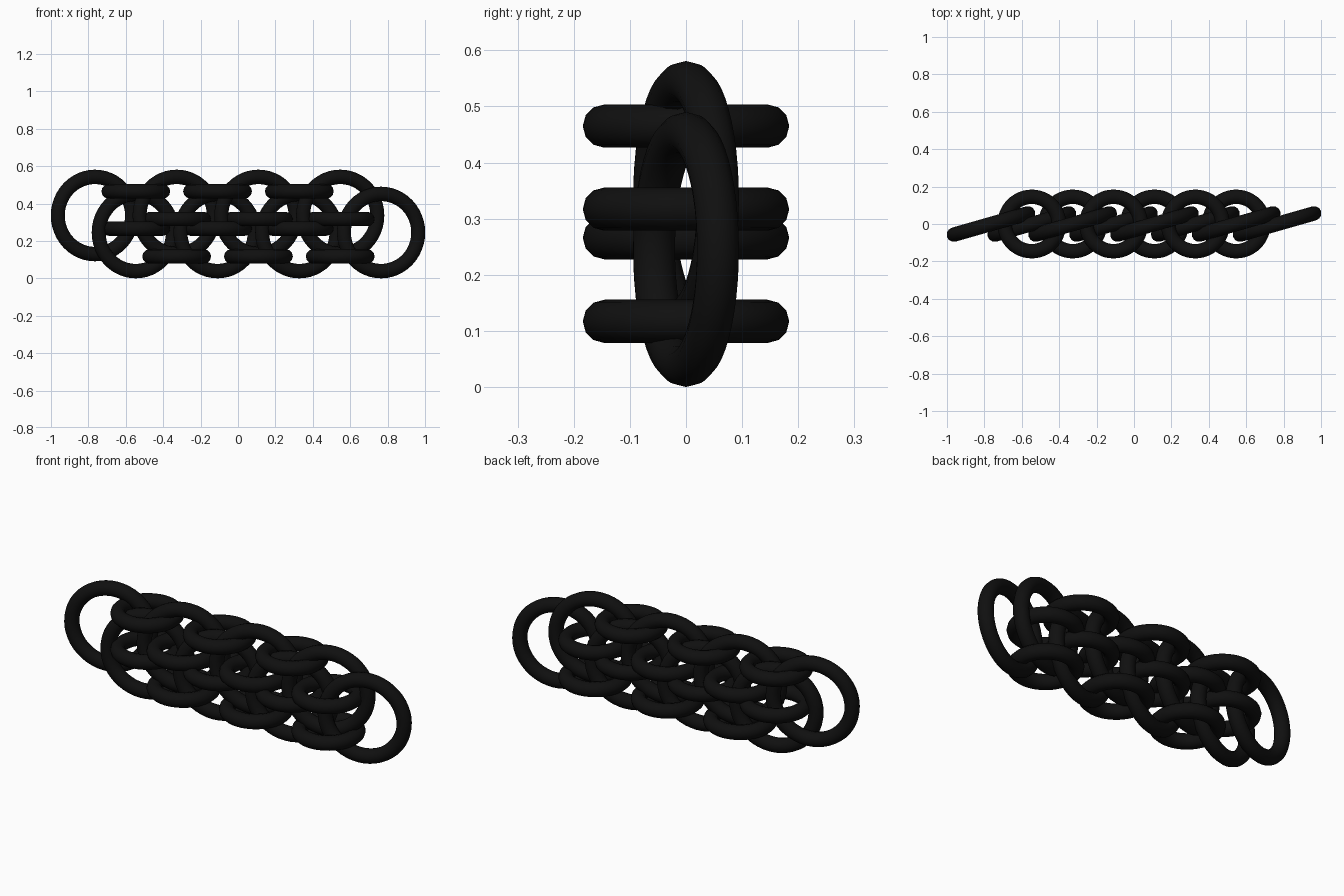
import bpy, math

if "Cube" in bpy.data.objects:
    bpy.data.objects.remove(bpy.data.objects["Cube"])

TUBE = 0.0385          # wire radius
STEP = 1.53 / 7        # spacing along the chain

black = bpy.data.materials.new("black_metal")
black.diffuse_color = (0.005, 0.005, 0.005, 1)
black.use_nodes = True
black.node_tree.nodes["Principled BSDF"].inputs["Base Color"].default_value = black.diffuse_color


def ring(name, x, z, outer, rot=(0, 0, 0)):
    bpy.ops.mesh.primitive_torus_add(
        major_segments=48, minor_segments=12,
        major_radius=outer - TUBE, minor_radius=TUBE,
        location=(x, 0, z), rotation=rot)
    o = bpy.context.object
    o.name = name
    o.data.materials.append(black)
    bpy.ops.object.shade_smooth()


# Upright links: alternate high and low, each turned slightly about z
for i in range(8):
    ring(f"upright_link_{i + 1}", -0.765 + i * STEP,
         0.336 if i % 2 == 0 else 0.245, 0.245,
         (math.pi / 2, 0, math.radians(16)))

# Flat links: a pair at each inner position, alternate high and low
for i in range(1, 7):
    x = -0.765 + i * STEP
    for label, z in zip(("upper", "lower"),
                        (0.465, 0.266) if i % 2 else (0.317, 0.117)):
        ring(f"flat_link_{label}_{i}", x, z, 0.184)
